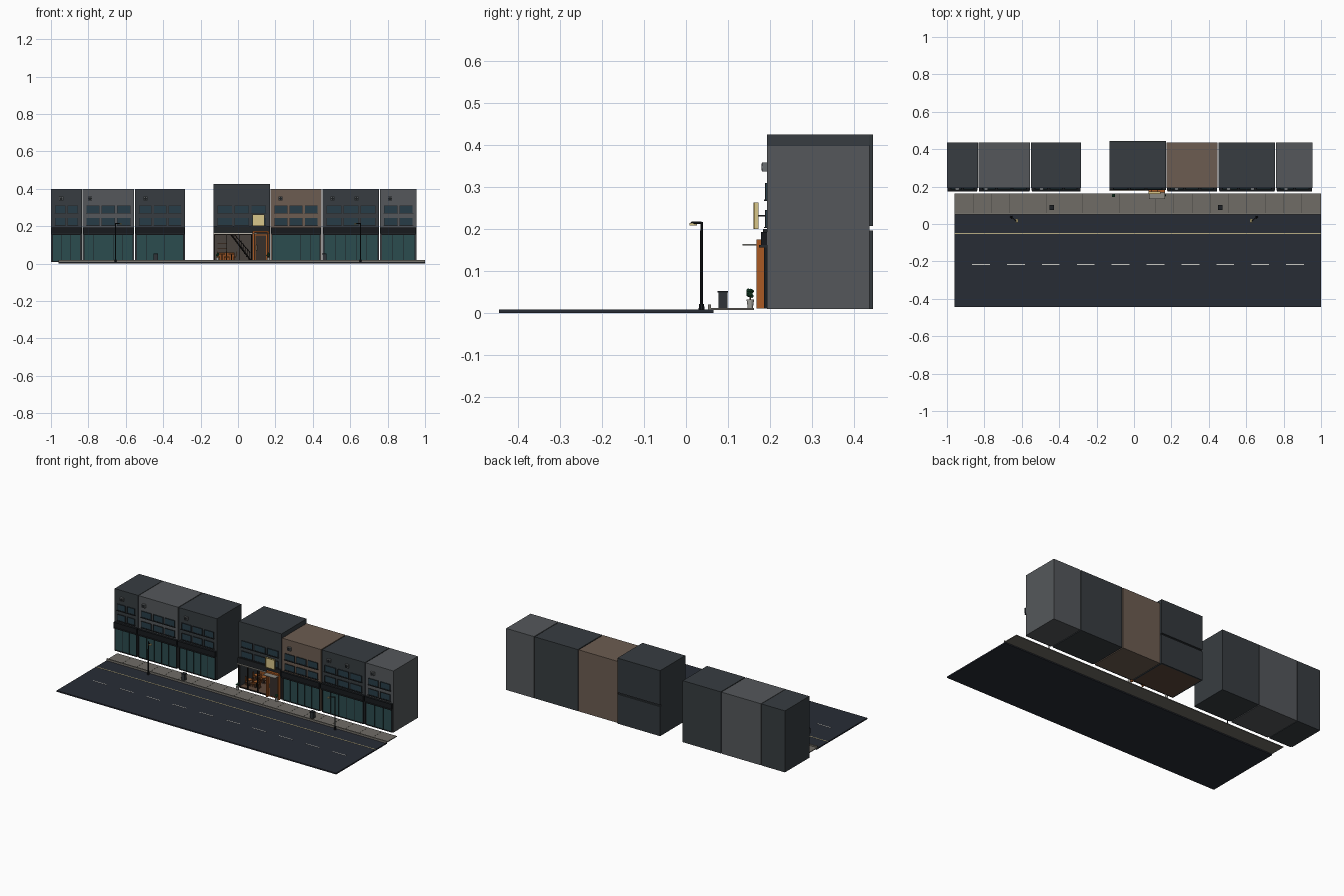
import bpy, bmesh, random
from mathutils import Matrix, Vector

random.seed(4)
MATS = {}


def mat(hexcol):
    if hexcol not in MATS:
        m = bpy.data.materials.new("col_" + hexcol)
        m.diffuse_color = [(int(hexcol[i:i + 2], 16) / 255) ** 2.2 for i in (0, 2, 4)] + [1]
        MATS[hexcol] = m
    return MATS[hexcol]


def finish(name, bm, col):
    me = bpy.data.meshes.new(name)
    bm.to_mesh(me)
    bm.free()
    ob = bpy.data.objects.new(name, me)
    bpy.context.collection.objects.link(ob)
    me.materials.append(mat(col))
    return ob


def boxes(name, col, *items):
    """One object made of boxes (x0, x1, y0, y1, z0, z1)."""
    bm = bmesh.new()
    for x0, x1, y0, y1, z0, z1 in items:
        M = Matrix.Translation(((x0 + x1) / 2, (y0 + y1) / 2, (z0 + z1) / 2))
        bmesh.ops.create_cube(bm, size=1, matrix=M @ Matrix.Diagonal((x1 - x0, y1 - y0, z1 - z0, 1)))
    return finish(name, bm, col)


def rods(name, col, *items, sides=10):
    """One object made of tapered rods (start, end, r0, r1)."""
    bm = bmesh.new()
    for a, b, r0, r1 in items:
        a, b = Vector(a), Vector(b)
        d = b - a
        M = Matrix.Translation((a + b) / 2) @ d.to_track_quat('Z', 'Y').to_matrix().to_4x4()
        bmesh.ops.create_cone(bm, cap_ends=True, segments=sides, radius1=r0, radius2=r1,
                              depth=d.length, matrix=M)
    return finish(name, bm, col)


def frame(x0, x1, y0, y1, z0, z1, t):
    return [(x0, x0 + t, y0, y1, z0, z1), (x1 - t, x1, y0, y1, z0, z1),
            (x0 + t, x1 - t, y0, y1, z1 - t, z1), (x0 + t, x1 - t, y0, y1, z0, z0 + t)]


def windows(label, x0, x1, n, y):
    """Two rows of upper windows with frames and sills."""
    pitch = (x1 - x0 - 0.03) / n
    glass, trim = [], []
    for z in (0.205, 0.27):
        for i in range(n):
            a = x0 + 0.015 + i * pitch + 0.006
            b = a + pitch - 0.012
            glass.append((a, b, y - 0.003, y + 0.002, z, z + 0.04))
            trim += frame(a, b, y - 0.005, y + 0.001, z, z + 0.04, 0.002)
            trim.append((a - 0.003, b + 0.003, y - 0.008, y, z - 0.003, z))
    boxes(label + "_window_glass", "2C3F49", *glass)
    boxes(label + "_window_frames", "24282B", *trim)


def aircon(label, x, y):
    boxes(label + "_air_conditioner", "6A6E70", (x - 0.011, x + 0.011, y - 0.012, y, 0.337, 0.358))
    rods(label + "_air_conditioner_fan", "222527",
         ((x, y - 0.011, 0.3475), (x, y - 0.0135, 0.3475), 0.008, 0.008), sides=16)


# road, lines, pavement, kerb
boxes("road", "2C3038", (-0.96, 1.0, -0.445, 0.065, 0.0, 0.008))
boxes("lane_dashes", "C9C9C4", *[(-0.865 + i * 0.1865, -0.77 + i * 0.1865, -0.218, -0.213, 0.008, 0.009)
                                 for i in range(10)])
boxes("edge_line", "B7AC83", (-0.96, 1.0, -0.054, -0.048, 0.008, 0.009))
boxes("pavement", "6F6C66", (-0.96, 1.0, 0.06, 0.162, 0.007, 0.012))
boxes("kerb", "77746D", (-0.96, 1.0, 0.052, 0.06, 0.006, 0.02))
boxes("pavement_joints", "4B4945", *[(-0.86 + i * 0.0975, -0.858 + i * 0.0975, 0.06, 0.162, 0.012, 0.0126)
                                     for i in range(19)])

# neighbouring shops: x range, wall colour, window columns, air conditioner offsets
Y = 0.193
SHOPS = [(-1.0, -0.835, "3A3F43", 2, [0.055]), (-0.832, -0.555, "55585B", 3, [0.04]),
         (-0.55, -0.283, "3A3F43", 3, [0.055]), (0.175, 0.447, "6C5D52", 3, [0.053]),
         (0.453, 0.755, "3A3F43", 3, [0.053, 0.18]), (0.76, 0.955, "55585B", 2, [0.053])]
for k, (x0, x1, col, n, acs) in enumerate(SHOPS):
    s = "shop_%d" % (k + 1)
    boxes(s + "_building", col, (x0, x1, Y, 0.437, 0.01, 0.4))
    boxes(s + "_glass", "2F4D50", (x0 + 0.01, x1 - 0.01, Y - 0.004, Y + 0.001, 0.015, 0.155))
    m = 2 * n - 1
    w = (x1 - x0 - 0.02) / m
    boxes(s + "_mullions", "202427", *frame(x0 + 0.006, x1 - 0.006, Y - 0.008, Y, 0.011, 0.158, 0.004),
          *[(x0 + 0.009 + i * w, x0 + 0.011 + i * w, Y - 0.008, Y, 0.015, 0.155) for i in range(1, m)])
    boxes(s + "_sign_band", "1D2023", (x0 + 0.002, x1 - 0.002, Y - 0.015, Y, 0.162, 0.193))
    boxes(s + "_awning_ledge", "2A2E31", (x0 + 0.004, x1 - 0.004, Y - 0.019, Y, 0.156, 0.162))
    windows(s, x0, x1, n, Y)
    for o in acs:
        aircon(s, x0 + o, Y)

# cafe building: upper block, open ground floor room
L, R = -0.13, 0.17
boxes("cafe_upper_block", "3A3F43", (L, R, Y, 0.435, 0.19, 0.425))
boxes("cafe_back_panels", "363B3F", (L, R, 0.435, 0.445, 0.01, 0.197), (L, R, 0.435, 0.445, 0.207, 0.425))
boxes("cafe_side_walls", "3A3F43", (L, L + 0.008, Y, 0.435, 0.01, 0.19), (R - 0.008, R, Y, 0.435, 0.01, 0.19))
boxes("cafe_floor", "5E4A3D", (L + 0.008, R - 0.008, Y, 0.435, 0.01, 0.015))
boxes("cafe_inner_wall", "4A4440", (L + 0.008, R - 0.008, 0.427, 0.435, 0.015, 0.19))
boxes("cafe_fascia", "26292B", (L, R, 0.183, Y, 0.16, 0.2))
boxes("cafe_front_ledge", "B9B5AA", (L, 0.1, 0.177, 0.183, 0.158, 0.163))
boxes("cafe_front_frame", "26211E", *frame(L, 0.076, 0.184, Y, 0.011, 0.16, 0.006),
      *[(x, x + 0.003, 0.185, Y, 0.017, 0.154) for x in (-0.065, 0.005)])
windows("cafe", L, R, 3, Y)

# staircase with rail, climbing to the left
steps = [(0.055 - i * 0.011, 0.068 - i * 0.011, 0.33, 0.4, 0.02 + i * 0.0155, 0.026 + i * 0.0155)
         for i in range(11)]
boxes("stair_treads", "2A2522", *steps)
rods("stair_rail", "1C1A19", ((0.065, 0.33, 0.06), (-0.05, 0.33, 0.19), 0.002, 0.002),
     ((0.068, 0.33, 0.018), (-0.06, 0.33, 0.185), 0.004, 0.004),
     *[((s[0] + 0.006, 0.33, s[5]), (s[0] + 0.006, 0.33, min(s[5] + 0.036, 0.19)), 0.001, 0.001)
       for s in steps[:9]], sides=6)

# tables and chairs
tops, legs, seats = [], [], []
for cx, cy in ((-0.085, 0.235), (-0.035, 0.235), (-0.085, 0.31), (-0.035, 0.31)):
    tops.append(((cx, cy, 0.05), (cx, cy, 0.054), 0.016, 0.016))
    legs += [((cx, cy, 0.017), (cx, cy, 0.05), 0.002, 0.002), ((cx, cy, 0.015), (cx, cy, 0.017), 0.01, 0.01)]
    for d in (-1, 1):
        a = cx + d * 0.018
        seats += [(a - 0.007, a + 0.007, cy - 0.008, cy + 0.008, 0.034, 0.037),
                  (a + d * 0.007 - 0.001, a + d * 0.007 + 0.001, cy - 0.008, cy + 0.008, 0.037, 0.066)]
        seats += [(a + i * 0.006 - 0.001, a + i * 0.006 + 0.001, cy + j * 0.007 - 0.001, cy + j * 0.007 + 0.001,
                   0.015, 0.034) for i in (-1, 1) for j in (-1, 1)]
rods("table_tops", "A5602F", *tops, sides=16)
rods("table_legs", "2A2522", *legs)
boxes("chairs", "8C4F28", *seats)
boxes("counter", "8C4F28", (-0.11, -0.02, 0.37, 0.395, 0.015, 0.06))
boxes("wall_shelves", "8C4F28", *[(-0.11, -0.06, 0.41, 0.427, z, z + 0.004) for z in (0.08, 0.105)])

# entrance: door frame, door, canopy, hanging square sign
boxes("door_frame", "A85A28", *frame(0.078, 0.167, 0.168, 0.187, 0.011, 0.175, 0.009)[:3])
boxes("door_leaf", "3A332F", (0.088, 0.157, 0.182, 0.186, 0.013, 0.163))
boxes("door_rails", "A85A28", *frame(0.09, 0.155, 0.179, 0.183, 0.014, 0.155, 0.004))
rods("door_handle", "C9C0A0", ((0.099, 0.174, 0.07), (0.099, 0.174, 0.1), 0.0015, 0.0015))
boxes("entrance_canopy", "8A8780", (0.08, 0.165, 0.135, 0.17, 0.161, 0.165))
boxes("hanging_sign", "D8C68A", (0.077, 0.142, 0.164, 0.173, 0.2, 0.263))
boxes("sign_border", "8F7B45", *frame(0.077, 0.142, 0.161, 0.165, 0.2, 0.263, 0.003))
boxes("sign_brackets", "26292B", (0.09, 0.094, 0.173, Y, 0.23, 0.234), (0.125, 0.129, 0.173, Y, 0.23, 0.234))

# potted plants
for k, x in enumerate((-0.11, 0.163)):
    rods("plant_pot_%d" % k, "A7A6A0", ((x, 0.153, 0.012), (x, 0.153, 0.032), 0.006, 0.009), sides=14)
    rods("plant_stem_%d" % k, "4A3A28", ((x, 0.153, 0.03), (x, 0.153, 0.045), 0.0015, 0.0015), sides=6)
    bm = bmesh.new()
    for i in range(9):
        p = Vector((x + random.uniform(-.006, .006), 0.153 + random.uniform(-.006, .006),
                    random.uniform(0.04, 0.055)))
        bmesh.ops.create_icosphere(bm, subdivisions=1, radius=0.005, matrix=Matrix.Translation(p))
    finish("plant_leaves_%d" % k, bm, "23563A")

# street lamps, mirrored
for s, side in ((-1, "left"), (1, "right")):
    x = s * 0.655
    rods(side + "_lamp_post", "1E2124", ((x, 0.037, 0.008), (x, 0.037, 0.217), 0.004, 0.003),
         ((x, 0.037, 0.008), (x, 0.037, 0.022), 0.007, 0.006),
         ((x, 0.037, 0.215), (x - s * 0.028, 0.013, 0.215), 0.0025, 0.0025))
    boxes(side + "_lamp_head", "D8C68A", (x - s * 0.028 - 0.007, x - s * 0.028 + 0.007, 0.008, 0.026, 0.209, 0.214))

# litter bins
for side, x in (("left", -0.44), ("right", 0.462)):
    boxes(side + "_bin_body", "33373B", (x - 0.011, x + 0.011, 0.077, 0.099, 0.012, 0.049))
    boxes(side + "_bin_lid", "23262A", (x - 0.0125, x + 0.0125, 0.0755, 0.1005, 0.049, 0.053))
